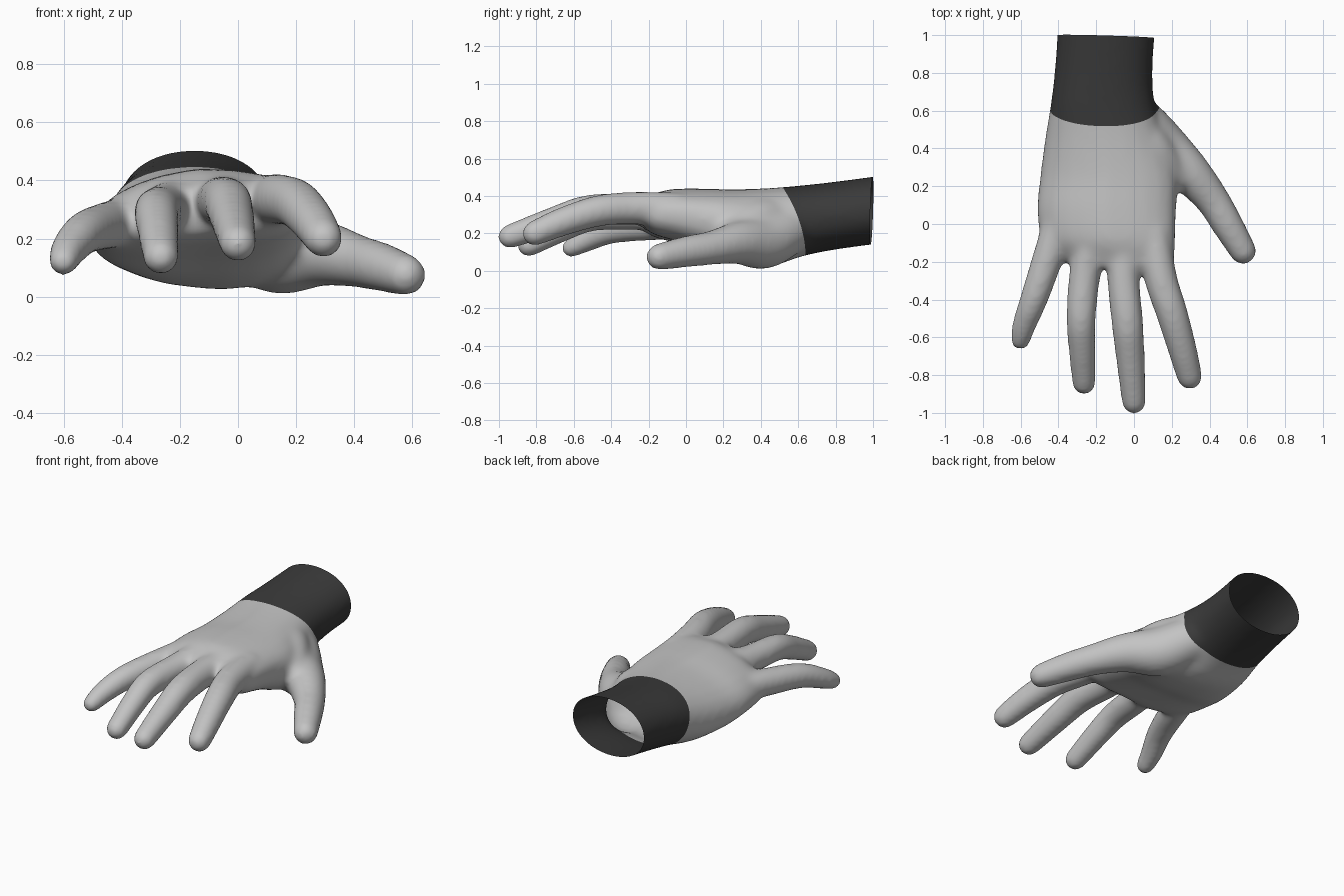
import bpy, bmesh, math
from mathutils import Vector

cube = bpy.data.objects.get("Cube")
if cube:
    bpy.data.objects.remove(cube)


def material(name, value):
    m = bpy.data.materials.new(name)
    m.use_nodes = True
    color = (value, value, value, 1)
    m.diffuse_color = color
    bsdf = m.node_tree.nodes["Principled BSDF"]
    bsdf.inputs["Base Color"].default_value = color
    bsdf.inputs["Roughness"].default_value = 0.6
    return m


SIDES = 24
ANGLES = [2 * math.pi * i / SIDES for i in range(SIDES)]
GROW = 0.008  # makes up for the shrinkage of the softening


def loft(bm, rings):
    """Skin a list of closed rings and cap both ends."""
    loops = [[bm.verts.new(p) for p in ring] for ring in rings]
    for a, b in zip(loops, loops[1:]):
        for i in range(SIDES):
            j = (i + 1) % SIDES
            bm.faces.new((a[i], a[j], b[j], b[i]))
    bm.faces.new(loops[0][::-1])
    bm.faces.new(loops[-1])


def smooth_path(points, steps=4):
    """Catmull-Rom curve through points of any dimension."""
    pts = [Vector(p) for p in points]
    pts = [pts[0] * 2 - pts[1]] + pts + [pts[-1] * 2 - pts[-2]]
    out = []
    for a, b, c, d in zip(pts, pts[1:], pts[2:], pts[3:]):
        for s in range(steps):
            t = s / steps
            out.append(0.5 * (2 * b + (c - a) * t + (2 * a - 5 * b + 4 * c - d) * t ** 2
                              + (3 * b - a - 3 * c + d) * t ** 3))
    out.append(pts[-2])
    return out


def finger(bm, points):
    """Tapered tube through (x, y, z, radius) points with a round tip."""
    path = smooth_path(points)
    rings = []

    def ring(center, tangent, r):
        side = tangent.cross(Vector((0, 0, 1))).normalized()
        up = side.cross(tangent)
        rings.append([center + r * (math.cos(a) * side + math.sin(a) * up) for a in ANGLES])

    for i, p in enumerate(path):
        tangent = (path[min(i + 1, len(path) - 1)].xyz - path[max(i - 1, 0)].xyz).normalized()
        ring(p.xyz, tangent, p.w + GROW)
    radius = p.w + GROW
    for degrees in (20, 40, 60, 78):
        a = math.radians(degrees)
        ring(p.xyz + tangent * radius * math.sin(a), tangent, radius * math.cos(a))
    loft(bm, rings)


bm = bmesh.new()

# Palm and wrist: y, left edge, right edge
palm = [
    (1.10, -.40, .12), (.80, -.422, .098), (.62, -.444, .115), (.45, -.472, .17),
    (.25, -.498, .23), (.08, -.514, .224), (-.08, -.49, .22), (-.17, -.40, .215), (-.23, -.32, .19),
]
# Underside, top, droop of the outer side, lift of the outer underside
heights = [
    (.153, .517, 0, 0), (.113, .477, 0, 0), (.077, .457, 0, .01), (.03, .443, .02, .05),
    (.06, .436, .05, .05), (.125, .44, .07, .04), (.17, .437, .085, .03), (.195, .412, .07, .02),
    (.23, .39, .05, 0),
]
rings = []
for y, x0, x1, z0, z1, droop, lift in (tuple(v) for v in smooth_path(
        [Vector(a + b) for a, b in zip(palm, heights)], 3)):
    ring = []
    boxy = .82 + .14 * y
    for a in ANGLES:
        c, s = math.cos(a), math.sin(a)
        x = (x0 + x1) / 2 + (x1 - x0) / 2 * math.copysign(abs(c) ** boxy, c)
        z = (z0 + z1) / 2 + (z1 - z0) / 2 * math.copysign(abs(s) ** boxy, s)
        ring.append((x, y, z + droop * min(0, c) - lift * c * max(0, -s)))
    rings.append(ring)
loft(bm, rings)

# Little, ring, middle and index fingers
finger(bm, [(-.39, .04, .26, .075), (-.45, -.16, .245, .075), (-.527, -.39, .22, .067),
            (-.58, -.53, .165, .057), (-.601, -.615, .122, .046)])
finger(bm, [(-.22, -.05, .32, .08), (-.262, -.28, .3, .076), (-.28, -.5, .29, .071),
            (-.275, -.66, .228, .065), (-.265, -.842, .136, .056)])
finger(bm, [(-.05, -.05, .33, .08), (-.057, -.28, .33, .078), (-.035, -.52, .322, .077),
            (-.02, -.7, .268, .07), (0, -.943, .183, .058)])
finger(bm, [(.1, -.03, .33, .08), (.14, -.28, .335, .08), (.2, -.47, .32, .077),
            (.255, -.66, .262, .07), (.295, -.81, .2, .061)])

# Thumb and the web that joins it to the palm
finger(bm, [(-.08, .66, .25, .1), (.03, .54, .21, .125), (.14, .41, .152, .136),
            (.285, .28, .15, .108), (.41, .135, .122, .084), (.493, .0, .102, .077),
            (.577, -.143, .074, .065)])
finger(bm, [(-.02, .52, .27, .12), (.1, .38, .26, .11), (.215, .25, .2, .08)])

# Fuse everything into one smooth skin
bmesh.ops.recalc_face_normals(bm, faces=bm.faces)
mesh = bpy.data.meshes.new("hand")
bm.to_mesh(mesh)
bm.free()
hand = bpy.data.objects.new("hand", mesh)
bpy.context.collection.objects.link(hand)
remesh = hand.modifiers.new("fuse", 'REMESH')
remesh.mode = 'VOXEL'
remesh.voxel_size = 0.014
soften = hand.modifiers.new("soften", 'SMOOTH')
soften.factor = 0.5
soften.iterations = 28
bpy.context.view_layer.update()
depsgraph = bpy.context.evaluated_depsgraph_get()
skin = bpy.data.meshes.new_from_object(hand.evaluated_get(depsgraph))
hand.modifiers.clear()


def cut(bm, point, normal):
    """Remove everything on the normal's side of a plane, leaving it open."""
    bmesh.ops.bisect_plane(bm, geom=bm.verts[:] + bm.edges[:] + bm.faces[:], dist=1e-5,
                           plane_co=point, plane_no=normal, clear_outer=True)


def seam(z):
    """Curved line of the cuff's front edge, as y at a height."""
    u = (.45 - z) / .37
    return .515 + .24 * u - .115 * u * u


# Open wrist end
bm = bmesh.new()
bm.from_mesh(skin)
cut(bm, Vector((-.4, 1, .32)), Vector((.03, 1, -.03)))
bm.to_mesh(skin)
bm.free()

# Split along the curved seam into bare hand and dark cuff
cuff = bpy.data.objects.new("wrist_cuff", skin.copy())
bpy.context.collection.objects.link(cuff)
hand.data = skin
for obj, side, mat in ((hand, 1, material("light grey", .55)),
                       (cuff, -1, material("charcoal", .042))):
    bm = bmesh.new()
    bm.from_mesh(obj.data)
    for v in bm.verts:
        v.co.y -= seam(v.co.z)
    cut(bm, Vector(), Vector((0, side, 0)))
    for v in bm.verts:
        v.co.y += seam(v.co.z)
    bm.to_mesh(obj.data)
    bm.free()
    obj.data.materials.clear()
    obj.data.materials.append(mat)
    obj.data.shade_smooth()
